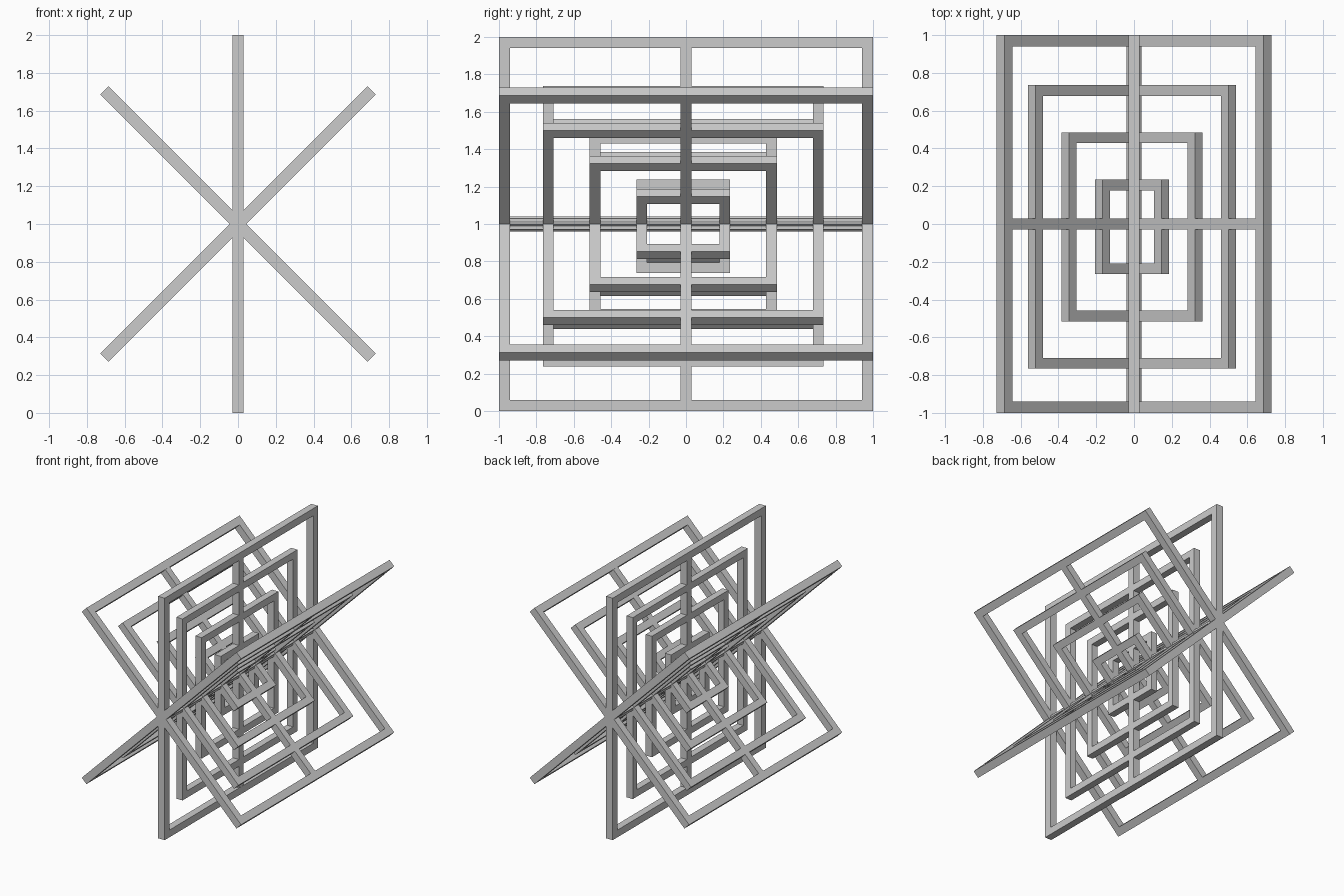
import bpy, bmesh, math
from mathutils import Matrix, Vector

if "Cube" in bpy.data.objects:
    bpy.data.objects.remove(bpy.data.objects["Cube"])

W = 0.057                      # bar thickness


def add_bar(bm, y0, y1, z0, z1, t):
    """Box spanning y0..y1 and z0..z1, t thick in x."""
    m = Matrix.Translation((0, (y0 + y1) / 2, (z0 + z1) / 2)) @ \
        Matrix.Diagonal((t, y1 - y0, z1 - z0, 1))
    bmesh.ops.create_cube(bm, size=1, matrix=m)


def finish(name, bm, angle):
    """Tilt the panel about the long y axis and lift it to the hub height."""
    me = bpy.data.meshes.new(name)
    bm.to_mesh(me)
    bm.free()
    ob = bpy.data.objects.new(name, me)
    bpy.context.collection.objects.link(ob)
    me.transform(Matrix.Translation((0, 0, 1)) @ Matrix.Rotation(angle, 4, 'Y'))
    return ob


def square_frame(name, y0, y1, z0, z1, w, angle):
    """Square ring cut straight through: ring face extruded along x."""
    bm = bmesh.new()
    outer = [(y0, z0), (y1, z0), (y1, z1), (y0, z1)]
    inner = [(y0 + w, z0 + w), (y1 - w, z0 + w), (y1 - w, z1 - w), (y0 + w, z1 - w)]
    o = [bm.verts.new((-w / 2, *p)) for p in outer]
    i = [bm.verts.new((-w / 2, *p)) for p in inner]
    faces = [bm.faces.new((o[k], o[(k + 1) % 4], i[(k + 1) % 4], i[k])) for k in range(4)]
    ext = bmesh.ops.extrude_face_region(bm, geom=faces, use_keep_orig=True)
    verts = [v for v in ext['geom'] if isinstance(v, bmesh.types.BMVert)]
    bmesh.ops.translate(bm, verts=verts, vec=Vector((w, 0, 0)))
    bmesh.ops.recalc_face_normals(bm, faces=bm.faces)
    finish(name, bm, angle)


# Three panels crossing on the y axis, each with nested frames and a spoke
for label, deg in (("upright", 0), ("right_tilt", 45), ("left_tilt", -45)):
    a = math.radians(deg)
    square_frame(f"{label}_outer_frame", -1, 1, -1, 1, 0.06, a)

    # inner frames sit slightly off centre
    dz = {0: -0.012, 45: -0.015, -45: 0.0}[deg]
    if deg == -45:
        dz = 0.015             # shifted toward -x, which is upward here
    for n, h in enumerate((0.75, 0.5, 0.25)):
        square_frame(f"{label}_inner_frame_{n + 1}",
                     -h - 0.015, h - 0.015, -h + dz, h + dz, W, a)

    # spoke across the panel
    bm = bmesh.new()
    add_bar(bm, -W / 2, W / 2, -0.999, 0.999, W)
    finish(f"{label}_spoke", bm, a)

    # axle bar along the crossing line
    bm = bmesh.new()
    add_bar(bm, -0.999, 0.999, -W / 2, W / 2, W)
    finish(f"{label}_axle", bm, a)
